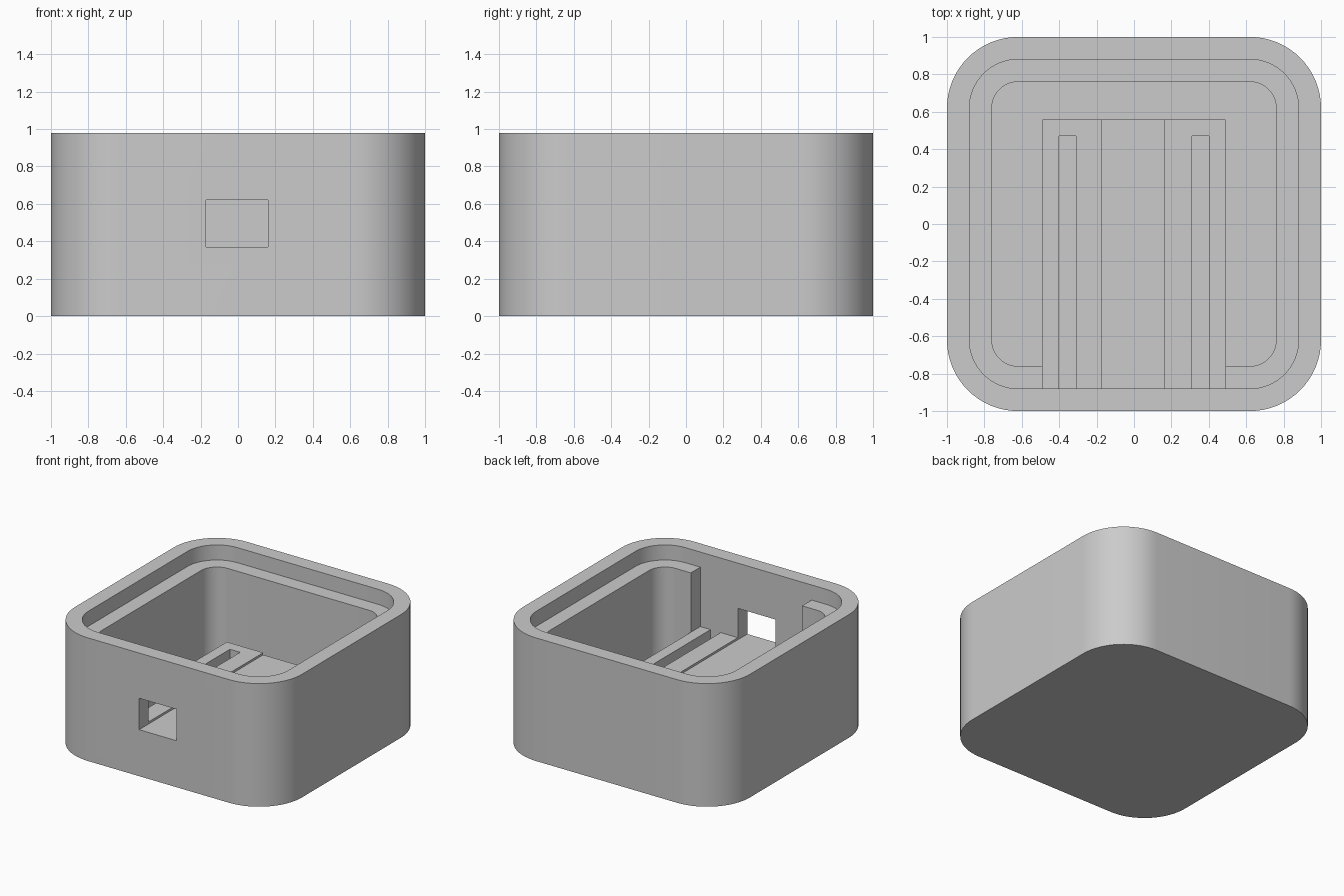
import bpy
import bmesh
import math

cube = bpy.data.objects.get("Cube")
if cube:
    bpy.data.objects.remove(cube, do_unlink=True)

HEIGHT, LEDGE, FLOOR = 0.98, 0.86, 0.12
CORNER = 0.62  # shared centre of all corner arcs

grey = bpy.data.materials.new("plain grey")
grey.use_nodes = True
grey.diffuse_color = (0.6, 0.6, 0.6, 1)
grey.node_tree.nodes["Principled BSDF"].inputs["Base Color"].default_value = (0.6, 0.6, 0.6, 1)


def prism(name, outline, z0, z1):
    """Extrude a flat outline from z0 to z1."""
    bm = bmesh.new()
    base = bm.faces.new([bm.verts.new((x, y, z0)) for x, y in outline])
    top = bmesh.ops.extrude_face_region(bm, geom=[base])["geom"]
    verts = [v for v in top if isinstance(v, bmesh.types.BMVert)]
    bmesh.ops.translate(bm, verts=verts, vec=(0, 0, z1 - z0))
    bmesh.ops.recalc_face_normals(bm, faces=bm.faces)
    mesh = bpy.data.meshes.new(name)
    bm.to_mesh(mesh)
    bm.free()
    mesh.materials.append(grey)
    obj = bpy.data.objects.new(name, mesh)
    bpy.context.collection.objects.link(obj)
    return obj


def rounded(name, half, z0, z1, steps=16):
    """Rounded square block with the given half width."""
    radius = half - CORNER
    outline = []
    for quarter, (sx, sy) in enumerate([(1, 1), (-1, 1), (-1, -1), (1, -1)]):
        for i in range(steps + 1):
            a = (quarter + i / steps) * math.pi / 2
            outline.append((sx * CORNER + radius * math.cos(a),
                            sy * CORNER + radius * math.sin(a)))
    return prism(name, outline, z0, z1)


def box(name, x0, x1, y0, y1, z0, z1):
    return prism(name, [(x0, y0), (x1, y0), (x1, y1), (x0, y1)], z0, z1)


def cut(target, cutter):
    """Subtract the cutter from the target and remove it."""
    cutter.hide_render = True
    mod = target.modifiers.new("cut", 'BOOLEAN')
    mod.operation = 'DIFFERENCE'
    mod.solver = 'EXACT'
    mod.object = cutter
    bpy.ops.object.select_all(action='DESELECT')
    bpy.context.view_layer.objects.active = target
    target.select_set(True)
    bpy.ops.object.modifier_apply(modifier=mod.name)
    bpy.data.objects.remove(cutter, do_unlink=True)


# Case: hollow shell with a lid recess and a stepped ledge
case = rounded("case", 1.0, 0, HEIGHT)
cut(case, rounded("lid_recess", 0.88, LEDGE, 1.2))
cut(case, rounded("cavity", 0.76, FLOOR, 1.1))

# Thinned front wall and the port opening through it
cut(case, box("wall_notch", -0.49, 0.49, -0.88, -0.7, FLOOR, 1.15))
cut(case, box("port_opening", -0.17, 0.16, -1.2, -0.7, 0.37, 0.62))

# Platform: two slots and a shallow channel level with the port
platform = box("platform", -0.49, 0.49, -0.88, 0.56, FLOOR, 0.387)
for side in (-1, 1):
    edges = sorted((side * 0.31, side * 0.40))
    cut(platform, box("slot", edges[0], edges[1], -1, 0.47, 0, 0.6))
cut(platform, box("channel", -0.17, 0.16, -1, 0.7, 0.37, 0.6))

# Smooth corners, crisp edges
bpy.ops.object.select_all(action='DESELECT')
for obj in (case, platform):
    obj.select_set(True)
bpy.context.view_layer.objects.active = case
bpy.ops.object.shade_smooth_by_angle(angle=math.radians(30))
